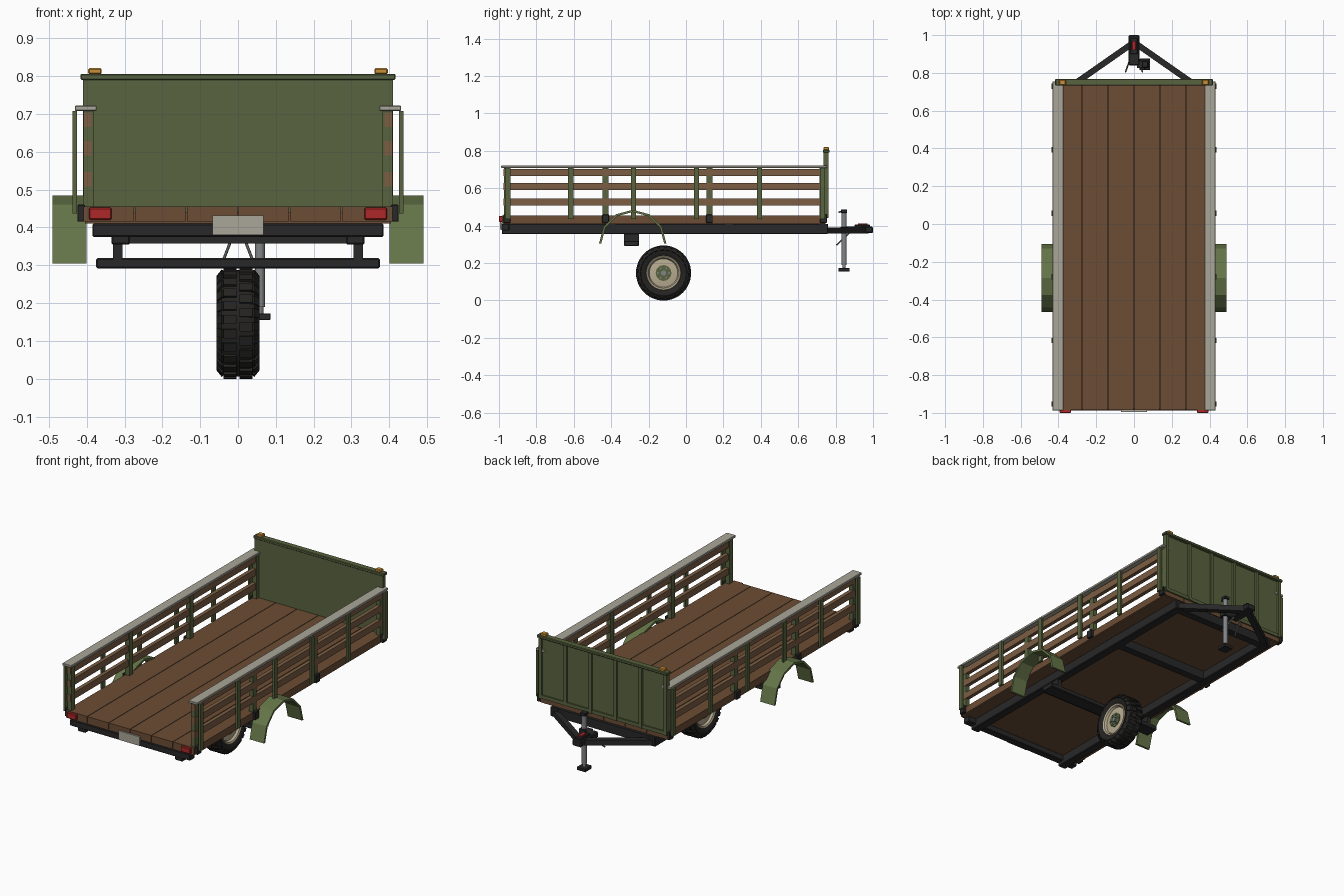
import bpy, bmesh, math
from mathutils import Vector, Matrix

if "Cube" in bpy.data.objects:
    bpy.data.objects.remove(bpy.data.objects["Cube"])

def mat(name, *c):
    m = bpy.data.materials.new(name)
    m.diffuse_color = (*c, 1)
    m.use_nodes = True
    m.node_tree.nodes["Principled BSDF"].inputs["Base Color"].default_value = m.diffuse_color
    return m

GREEN = mat("green_paint", .10, .125, .05)
LIGHTGREEN = mat("fender_green", .13, .18, .065)
WOOD = mat("deck_wood", .15, .075, .035)
SLAT = mat("slat_wood", .20, .11, .055)
BLACK = mat("black_steel", .022, .021, .021)
RUBBER = mat("rubber", .018, .017, .016)
PALE = mat("pale_cap", .40, .38, .32)
BEIGE = mat("rim_beige", .48, .41, .28)
STEEL = mat("steel", .22, .23, .24)
RED = mat("red_lens", .42, .02, .02)
AMBER = mat("amber_lens", .6, .28, .04)

def finish(name, bm, m):
    bmesh.ops.recalc_face_normals(bm, faces=bm.faces)
    me = bpy.data.meshes.new(name)
    bm.to_mesh(me)
    bm.free()
    me.materials.append(m)
    ob = bpy.data.objects.new(name, me)
    bpy.context.collection.objects.link(ob)
    return ob

def boxes(name, specs, m, bevel=0, mirror=False):
    """Boxes given as (x0, x1, y0, y1, z0, z1), optionally mirrored in x."""
    bm = bmesh.new()
    specs = list(specs)
    if mirror:
        specs += [(-s[1], -s[0], *s[2:]) for s in specs]
    for x0, x1, y0, y1, z0, z1 in specs:
        M = Matrix.Translation(((x0+x1)/2, (y0+y1)/2, (z0+z1)/2)) @ Matrix.Diagonal((x1-x0, y1-y0, z1-z0, 1))
        bmesh.ops.create_cube(bm, size=1, matrix=M)
    ob = finish(name, bm, m)
    if bevel:
        b = ob.modifiers.new("bevel", "BEVEL")
        b.width, b.segments = bevel, 1
    return ob

def rods(name, ends, r, m, sides=12, square=None):
    """Round rods, or rectangular bars with square=(width, height)."""
    bm = bmesh.new()
    for a, b in ends:
        a, b = Vector(a), Vector(b)
        d = b - a
        M = Matrix.Translation((a+b)/2) @ d.to_track_quat('Y' if square else 'Z', 'Z' if square else 'Y').to_matrix().to_4x4()
        if square:
            bmesh.ops.create_cube(bm, size=1, matrix=M @ Matrix.Diagonal((square[0], d.length, square[1], 1)))
        else:
            bmesh.ops.create_cone(bm, cap_ends=True, segments=sides, radius1=r, radius2=r, depth=d.length, matrix=M)
    return finish(name, bm, m)

def lathe(name, profile, m, centre, n=32, closed=True):
    """Revolve (x, radius) profile round the x axis."""
    bm = bmesh.new()
    rings = []
    for i in range(n):
        a = 2*math.pi*i/n
        rings.append([bm.verts.new((centre[0]+x, centre[1]+r*math.cos(a), centre[2]+r*math.sin(a))) for x, r in profile])
    k = len(profile)
    for i in range(n):
        p, q = rings[i], rings[(i+1) % n]
        for j in range(k if closed else k-1):
            bm.faces.new((p[j], q[j], q[(j+1) % k], p[(j+1) % k]))
    ob = finish(name, bm, m)
    bpy.context.view_layer.objects.active = ob
    ob.select_set(True)
    bpy.ops.object.shade_smooth_by_angle(angle=math.radians(30))
    ob.select_set(False)
    return ob

# deck planks
pw = .82/6
boxes("deck_planks", [(-.41+i*pw+.0015, -.41+(i+1)*pw-.0015, -.985, .75, .415, .455) for i in range(6)], WOOD)
boxes("deck_underlay", [(-.405, .405, -.98, .745, .41, .44)], WOOD)

# chassis
boxes("chassis_rails", [(.285, .335, -.985, .76, .355, .41)], BLACK, .004, True)
boxes("cross_members", [(-.335, .335, y-.022, y+.022, .358, .408) for y in (-.4, .23, .735)], BLACK)
boxes("rear_bumper", [(-.385, .385, -.987, -.945, .375, .41)], BLACK, .003)
boxes("axle_beam", [(-.375, .375, -.332, -.252, .291, .319)], BLACK, .004)
boxes("axle_hangers", [(.306, .33, -.332, -.252, .31, .36)], BLACK, 0, True)

# side racks
boxes("rack_slats", [(.387, .409, -.975, .735, z, z+.038) for z in (.508, .59, .665)], SLAT, 0, True)
boxes("rack_posts", [(.382, .408, y-.016, y+.016, .45, .71) for y in (-.957, -.43, .125, .73)], GREEN, 0, True)
boxes("stake_pockets", [(.405, .425, y-.018, y+.018, .415, .46) for y in (-.957, -.43, .125, .735)], BLACK, .002, True)
boxes("outer_stakes", [(.426, .438, y-.014, y+.014, .437, .708) for y in [-.953+i*.3365 for i in range(6)]], GREEN, 0, True)
boxes("rack_caps", [(.374, .431, -.988, .755, .708, .722)], PALE, .002, True)

# headboard
boxes("headboard", [(-.41, .41, .735, .75, .455, .792)], GREEN)
boxes("headboard_ribs", [(x-.009, x+.009, .748, .762, .44, .792) for x in [-.4+i*.16 for i in range(6)]], GREEN)
boxes("headboard_sill", [(-.41, .41, .748, .758, .44, .46)], GREEN)
boxes("headboard_cap", [(-.417, .417, .732, .768, .79, .806)], GREEN, .003)
boxes("marker_lamps", [(.361, .396, .736, .764, .805, .821)], AMBER, .003, True)

# rear lamps and plate
boxes("tail_lamps", [(.334, .394, -1, -.98, .42, .452)], RED, .003, True)
boxes("number_plate", [(-.068, .068, -.994, -.984, .38, .432)], PALE)

# fenders: six-sided half arches
bm = bmesh.new()
for s in (-1, 1):
    prev = None
    first = None
    for i in range(7):
        a = math.pi*i/6
        ring = [bm.verts.new((s*x, -.285+r*math.cos(a), .305+r*math.sin(a)))
                for x, r in ((.4, .168), (.4, .18), (.491, .18), (.491, .168))]
        if prev:
            for j in range(4):
                bm.faces.new((prev[j], ring[j], ring[(j+1) % 4], prev[(j+1) % 4]))
        else:
            bm.faces.new(ring)
        prev = ring
    bm.faces.new(prev)
finish("fenders", bm, LIGHTGREEN)

# wheel
C = (0, -.12, .147)
lathe("tyre", [(-.04, .09), (-.05, .105), (-.052, .122), (-.044, .135), (-.03, .141),
               (.03, .141), (.044, .135), (.052, .122), (.05, .105), (.04, .09)], RUBBER, C, 36)
bm = bmesh.new()
for i in range(24):
    for s in (-1, 1):
        a = 2*math.pi*(i + (.25 if s > 0 else -.25))/24
        M = (Matrix.Translation(C) @ Matrix.Rotation(a, 4, 'X') @ Matrix.Translation((s*.021, 0, .1405))
             @ Matrix.Diagonal((.034, .024, .013, 1)))
        bmesh.ops.create_cube(bm, size=1, matrix=M)
        M = (Matrix.Translation(C) @ Matrix.Rotation(a, 4, 'X') @ Matrix.Translation((s*.046, 0, .13))
             @ Matrix.Rotation(s*.9, 4, 'Y') @ Matrix.Diagonal((.022, .022, .01, 1)))
        bmesh.ops.create_cube(bm, size=1, matrix=M)
finish("tyre_lugs", bm, RUBBER)
lathe("rim", [(-.042, .093), (-.046, .09), (-.042, .082), (-.03, .076), (-.034, .05), (-.034, .001),
              (.034, .001), (.034, .05), (.03, .076), (.042, .082), (.046, .09), (.042, .093)], BEIGE, C, 32)
rods("hub_plate", [((-.038, C[1], C[2]), (.038, C[1], C[2]))], .042, GREEN, 24)
rods("hub_cap", [((-.046, C[1], C[2]), (.046, C[1], C[2]))], .014, STEEL, 16)
nuts = []
for i in range(6):
    a = math.pi*i/3
    y, z = C[1]+.029*math.cos(a), C[2]+.029*math.sin(a)
    nuts.append(((-.043, y, z), (.043, y, z)))
rods("wheel_nuts", nuts, .0055, STEEL, 6)

# drawbar and coupler
rods("drawbar_arms", [((s*.325, .735, .375), (0, .962, .375)) for s in (-1, 1)], 0, BLACK, square=(.032, .032))
boxes("coupler", [(-.028, .028, .84, 1, .36, .395)], BLACK, .005)
boxes("coupler_housing", [(-.02, .02, .9, .985, .39, .405)], BLACK, .003)
boxes("coupler_latch", [(-.011, .011, .92, .97, .4, .413)], RED, .002)
rods("safety_chains", [((s*.02, .875, .362), (s*.045, .805, .297)) for s in (-1, 1)], .004, STEEL, 8)

# jockey jack
rods("jack_tube", [((.058, .845, .19), (.058, .845, .475))], .0135, STEEL, 16)
rods("jack_inner", [((.058, .845, .165), (.058, .845, .2))], .009, STEEL, 12)
boxes("jack_foot", [(.03, .086, .815, .875, .155, .173)], BLACK, .002)
boxes("jack_head", [(.042, .074, .828, .862, .468, .486)], BLACK, .002)
boxes("jack_clamp", [(.015, .08, .825, .865, .36, .392)], BLACK, .002)
rods("jack_handle", [((.058, .845, .478), (.058, .815, .472))], .004, BLACK, 8)
